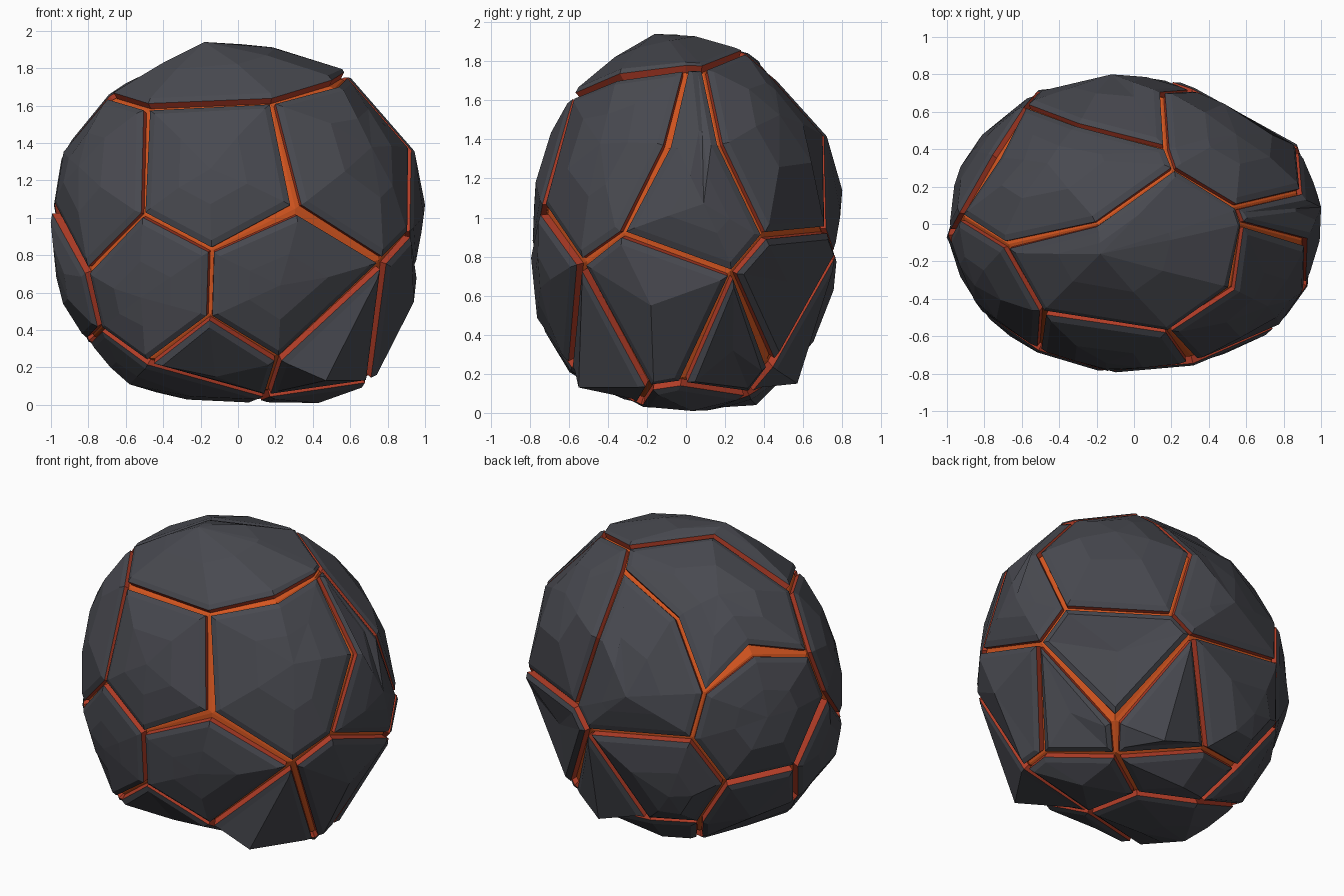
import bpy
from mathutils import Vector

if "Cube" in bpy.data.objects:
    bpy.data.objects.remove(bpy.data.objects["Cube"])

MID = Vector((0, 0, 0.97))


def material(name, rgb):
    m = bpy.data.materials.new(name)
    m.diffuse_color = (*rgb, 1)
    m.use_nodes = True
    m.node_tree.nodes["Principled BSDF"].inputs["Base Color"].default_value = m.diffuse_color
    return m


ROCK = material("dark rock", (0.065, 0.067, 0.080))
LAVA = material("lava orange", (0.66, 0.092, 0.014))
EMBER = material("ember red", (0.44, 0.046, 0.020))

# Crack junctions
J = {k: Vector(v) for k, v in dict(
    a=(-.48, -.46, 1.58), b=(.18, -.56, 1.61), c=(.52, -.34, 1.70),
    d=(.57, .0, 1.75), e=(.54, .09, 1.75), f=(.21, .29, 1.83),
    g=(-.20, .0, 1.90), h=(-.68, -.11, 1.64), i=(-.92, .04, 1.35),
    j=(-.97, -.05, 1.06), k=(-.79, -.45, .72), l=(-.74, .36, 1.42),
    m=(-.57, .62, 1.22), n=(-.30, .52, 1.60), p=(.17, .40, 1.74),
    q=(.15, .69, 1.41), r=(.30, .70, .94), s=(.18, .74, .82),
    t=(-.52, .68, .93), u=(-.65, .52, .62), v=(.90, -.32, .92),
    w=(.91, -.09, 1.36), x=(.76, -.52, .77), y=(.31, -.72, 1.05),
    z=(-.14, -.76, .83), A=(-.50, -.65, 1.02), B=(-.15, -.72, .48),
    C=(-.47, -.55, .24), D=(.21, -.57, .26), E=(-.72, -.40, .42),
    F=(.68, -.18, .15), G=(.68, -.02, .17), H=(.40, .31, .12),
    I=(.50, .42, .26), K=(-.41, .44, .28), L=(-.90, .17, .66),
    M=(-.78, .0, .36), N=(.10, .14, .05), O=(.15, -.23, .07),
    P=(-.28, .26, .08), Q=(-.10, .52, .25), R=(.86, .39, .91),
    S=(.92, .23, .72), T=(.88, .17, 1.37)).items()}

# Half width of the crack floor where it is not the usual one
WIDTH = dict(y=.028, x=.020, a=.017, h=.018, i=.020, j=.020, k=.015,
             I=.024, H=.015, G=.015, F=.015, A=.010, z=.010, B=.010,
             f=.010, m=.012, n=.010, g=.010, q=.011)
# Corners broken back from the crack: (plate number, junction)
CHIPPED = {(5, "l"): .06, (1, "c"): .03, (3, "w"): .025}

# Rock plates: junction loop, optional peak
PLATES = [
    ("abcdefgh", (-.18, -.16, 1.94)), ("abyzA", None), ("bcdwvxy", None),
    ("aAkjih", None), ("hgfpnmli", None), ("pnmtsrq", (-.12, .80, 1.14)),
    ("feTRrqp", None), ("deTRSvw", (1.0, .09, 1.07)), ("lmtuLji", None),
    ("tuKQs", None), ("srRSI", (.56, .52, .67)), ("sIHQ", (.24, .57, .15)),
    ("SGHI", (.70, .24, .32)), ("SGFxv", (.94, -.18, .55)),
    ("xFOD", (.47, -.55, .13)), ("xDBzy", None),
    ("BDOC", (-.12, -.50, .15)), ("zBCEkA", None),
    ("kEMLj", (-.97, -.12, .73)), ("uLMPK", (-.66, .26, .28)),
    ("CONPME", (-.58, -.22, .11)), ("FGHNO", (.43, .03, .01)),
    ("QHNPK", (-.08, .36, .04)),
]
SMOOTH_BASE = 21    # base plate that keeps a rounded dome


def normal(p):
    q = p - MID
    return Vector((q.x, q.y / .64, q.z / .94)).normalized()


def on_surface(p):
    """Push a point out to the boulder shape, boxier in its lower half."""
    q = p - MID
    e = 2.0 if q.z > 0 else 2.0 + min(.4, -q.z)
    s = abs(q.x) ** e + abs(q.y / .79) ** e + abs(q.z / .96) ** e
    return MID + q / s ** (1 / e)


def inset(loop, widths, lift, nrm):
    """Mitred inset of a loop on the shell, raised outward."""
    out = []
    for k, p in enumerate(loop):
        before, after = p - loop[k - 1], loop[(k + 1) % len(loop)] - p
        up = (normal(p) + nrm).normalized()
        n1 = up.cross(before).normalized()
        n2 = up.cross(after).normalized()
        miter = (n1 + n2) / max(0.5, 1 + n1.dot(n2))
        width = min(widths[k], .4 * min(before.length, after.length))
        out.append(p + miter * width + normal(p) * lift)
    return out


def strip(start_a, start_b, n):
    return [(start_a + k, start_a + (k + 1) % n,
             start_b + (k + 1) % n, start_b + k) for k in range(n)]


def add_mesh(name, verts, faces, mat):
    me = bpy.data.meshes.new(name)
    me.from_pydata([tuple(v) for v in verts], [], faces)
    me.materials.append(mat)
    me.update()
    bpy.context.collection.objects.link(bpy.data.objects.new(name, me))


floor_v, floor_f, wall_v, wall_f = [], [], [], []
for number, (keys, peak) in enumerate(PLATES, 1):
    loop = [J[k] for k in keys]
    n = len(loop)
    cen = sum(loop, Vector()) / n
    area = Vector()
    for k in range(n):
        area += (loop[k - 1] - cen).cross(loop[k] - cen)
    if area.dot(cen - MID) < 0:
        loop.reverse()
        keys = keys[::-1]
        area = -area
    nrm = area.normalized()

    # Glowing groove floor
    width = [CHIPPED.get((number, k), WIDTH.get(k, .013)) for k in keys]
    edge = inset(loop, width, -.014, nrm)
    base = len(floor_v)
    floor_v += [p - normal(p) * .014 for p in loop] + edge
    floor_f += strip(base, base + n, n)

    # Red groove walls, taller on the cap and the lower plates
    tall = cen.z < .75 or number == 1
    spread, lift = (.006, .028) if tall else (.003, .016)
    rim = inset(loop, [w + spread for w in width], lift, nrm)
    base = len(wall_v)
    wall_v += edge + rim
    wall_f += strip(base, base + n, n)

    # Bevelled rim and faceted dome
    bevel = inset(loop, [w + .038 for w in width], lift + .014, nrm)
    top = Vector(peak) if peak else on_surface(cen)
    pyramid = peak and peak[2] < .7 and number != SMOOTH_BASE
    mid = []
    for p in bevel:
        half = p.lerp(top, .5)
        pushed = on_surface(half)
        out = (pushed - half).dot(nrm) > 0 and not pyramid
        mid.append(pushed if out else half)
    faces = strip(0, n, n) + strip(n, 2 * n, n)
    faces += [(2 * n + k, 2 * n + (k + 1) % n, 3 * n) for k in range(n)]
    add_mesh("rock_plate_%02d" % number, rim + bevel + mid + [top], faces, ROCK)

add_mesh("lava_crack_floor", floor_v, floor_f, LAVA)
add_mesh("crack_walls", wall_v, wall_f, EMBER)
